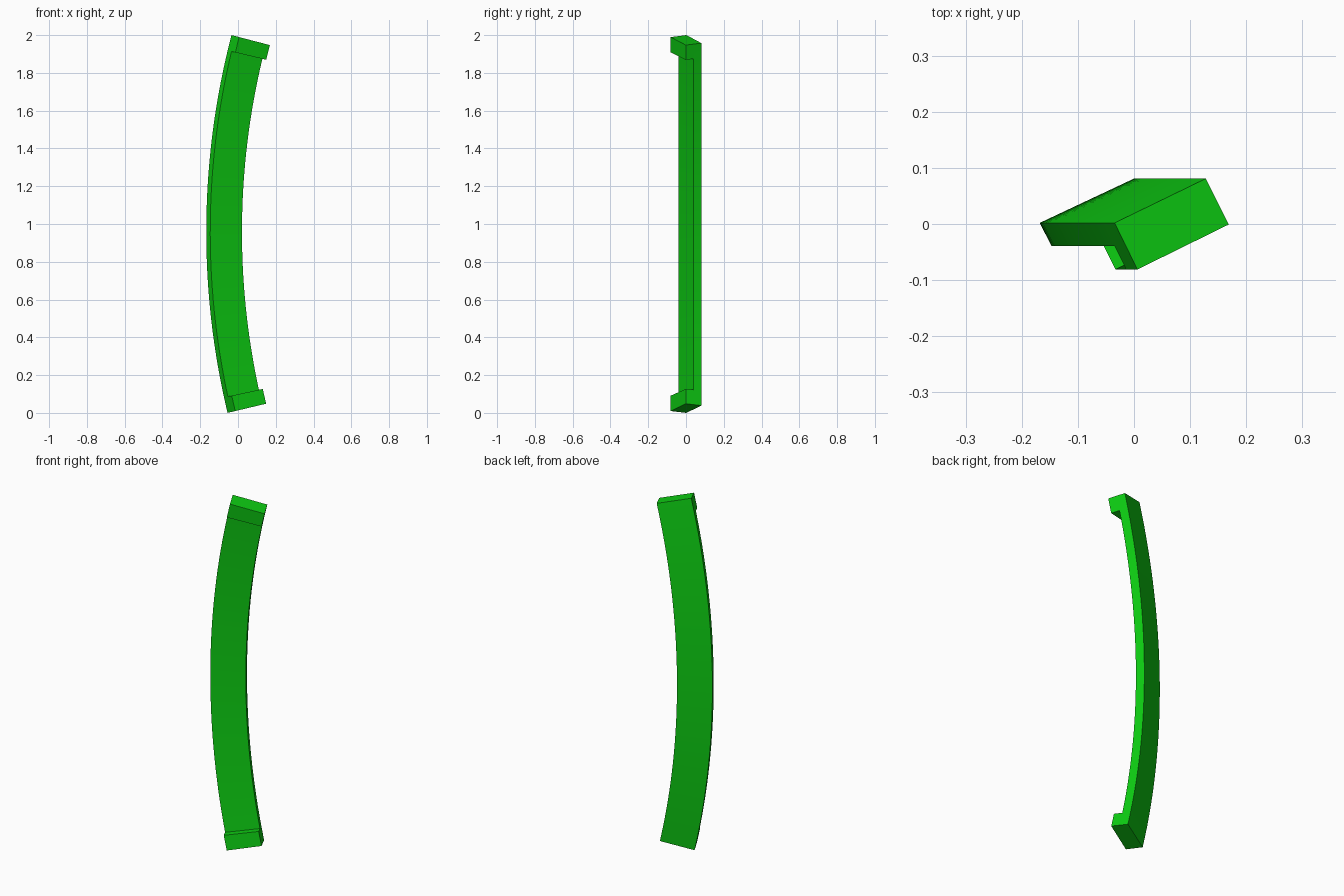
import bpy, bmesh, math
from mathutils import Vector

cube = bpy.data.objects.get("Cube")
if cube:
    bpy.data.objects.remove(cube, do_unlink=True)

# Green plastic
green = bpy.data.materials.new("green")
green.use_nodes = True
colour = (0.004, 0.6, 0.006, 1)
green.diffuse_color = colour
green.node_tree.nodes["Principled BSDF"].inputs["Base Color"].default_value = colour

# Arc of the handle, in the xz plane
RADIUS, CENTRE_X, CENTRE_Z = 4.134, 3.966, 0.958
START, END, FOOT = math.radians(-13.4), math.radians(14.6), math.radians(1.17)
SEGMENTS = 32

# Slanted bar section: (inward offset, y), back face first, then front face
SECTION = [(0, 0.002), (0.168, 0.081), (0.189, 0.04), (0.021, -0.0395)]


def on_arc(angle, inward, y):
    r = RADIUS - inward
    return Vector((CENTRE_X - r * math.cos(angle), y, CENTRE_Z + r * math.sin(angle)))


# Short segments at both ends carry the mounting feet
lo, hi = START + FOOT, END - FOOT
angles = [START] + [lo + (hi - lo) * i / SEGMENTS for i in range(SEGMENTS + 1)] + [END]

bm = bmesh.new()
rows = [[bm.verts.new(on_arc(a, s, y)) for s, y in SECTION] for a in angles]

# Curved bar
front_faces = []
for low, high in zip(rows, rows[1:]):
    for k in range(4):
        n = (k + 1) % 4
        face = bm.faces.new((low[k], low[n], high[n], high[k]))
        if k == 2:
            front_faces.append(face)
bm.faces.new(rows[0])
bm.faces.new(rows[-1])
bmesh.ops.recalc_face_normals(bm, faces=bm.faces)

# Mounting feet: pull the end segments of the front face out by one bar thickness
for face, pair in ((front_faces[0], rows[:2]), (front_faces[-1], rows[-2:])):
    moves = []
    for row in pair:
        moves += [(row[3].co.copy(), row[3].co - row[0].co),
                  (row[2].co.copy(), row[2].co - row[1].co)]
    new = bmesh.ops.extrude_discrete_faces(bm, faces=[face])["faces"][0]
    for v in new.verts:
        v.co += min(moves, key=lambda m: (m[0] - v.co).length)[1]
bmesh.ops.recalc_face_normals(bm, faces=bm.faces)

mesh = bpy.data.meshes.new("curved_handle")
bm.to_mesh(mesh)
bm.free()
mesh.materials.append(green)
handle = bpy.data.objects.new("curved_handle", mesh)
bpy.context.collection.objects.link(handle)

bpy.ops.object.select_all(action='DESELECT')
handle.select_set(True)
bpy.context.view_layer.objects.active = handle
bpy.ops.object.shade_smooth_by_angle(angle=math.radians(30))
